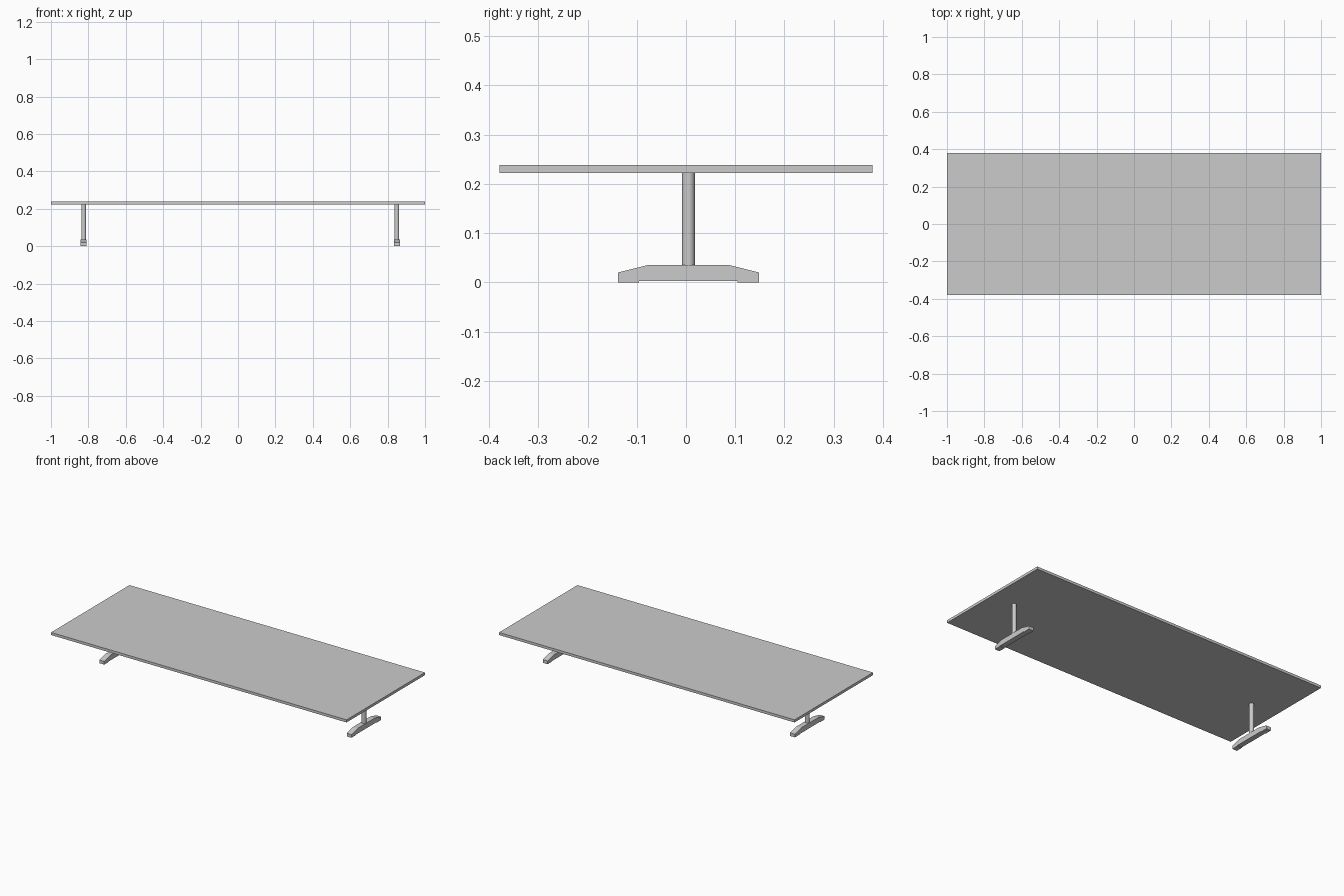
import bpy, bmesh

if "Cube" in bpy.data.objects:
    bpy.data.objects.remove(bpy.data.objects["Cube"])

YC = 0.005  # legs sit slightly off the centre line


def box(name, x0, x1, y0, y1, z0, z1):
    bpy.ops.mesh.primitive_cube_add(size=1, location=((x0 + x1) / 2, (y0 + y1) / 2, (z0 + z1) / 2))
    ob = bpy.context.object
    ob.name = name
    ob.scale = (x1 - x0, y1 - y0, z1 - z0)
    bpy.ops.object.transform_apply(location=False, rotation=False, scale=True)
    return ob


def extruded_profile(name, profile, xc, width):
    # Profile in (y, z), extruded along x
    bm = bmesh.new()
    face = bm.faces.new([bm.verts.new((xc - width / 2, y, z)) for y, z in profile])
    ext = bmesh.ops.extrude_face_region(bm, geom=[face])
    verts = [g for g in ext["geom"] if isinstance(g, bmesh.types.BMVert)]
    bmesh.ops.translate(bm, verts=verts, vec=(width, 0, 0))
    bmesh.ops.recalc_face_normals(bm, faces=bm.faces)
    me = bpy.data.meshes.new(name)
    bm.to_mesh(me)
    bm.free()
    ob = bpy.data.objects.new(name, me)
    bpy.context.collection.objects.link(ob)
    return ob


# Table top
box("table_top", -1, 1, -0.379, 0.379, 0.222, 0.238)

# Two T-shaped legs
half = [(0.143, 0.003), (0.143, 0.02), (0.083, 0.035)]
profile = [(YC + y, z) for y, z in half] + [(YC - y, z) for y, z in reversed(half)]
for side, x in (("left", -0.825), ("right", 0.849)):
    # Tapered foot
    extruded_profile(side + "_foot", profile, x, 0.032)
    # Glide pads under both foot ends
    for end, s in (("front", -1), ("back", 1)):
        y0, y1 = sorted((YC + s * 0.1, YC + s * 0.143))
        box(f"{side}_{end}_pad", x - 0.016, x + 0.016, y0, y1, 0, 0.003)
    # Round post
    bpy.ops.mesh.primitive_cylinder_add(vertices=32, radius=0.013, depth=0.188,
                                        location=(x, YC, 0.128))
    post = bpy.context.object
    post.name = side + "_post"
    bpy.ops.object.shade_smooth_by_angle()
